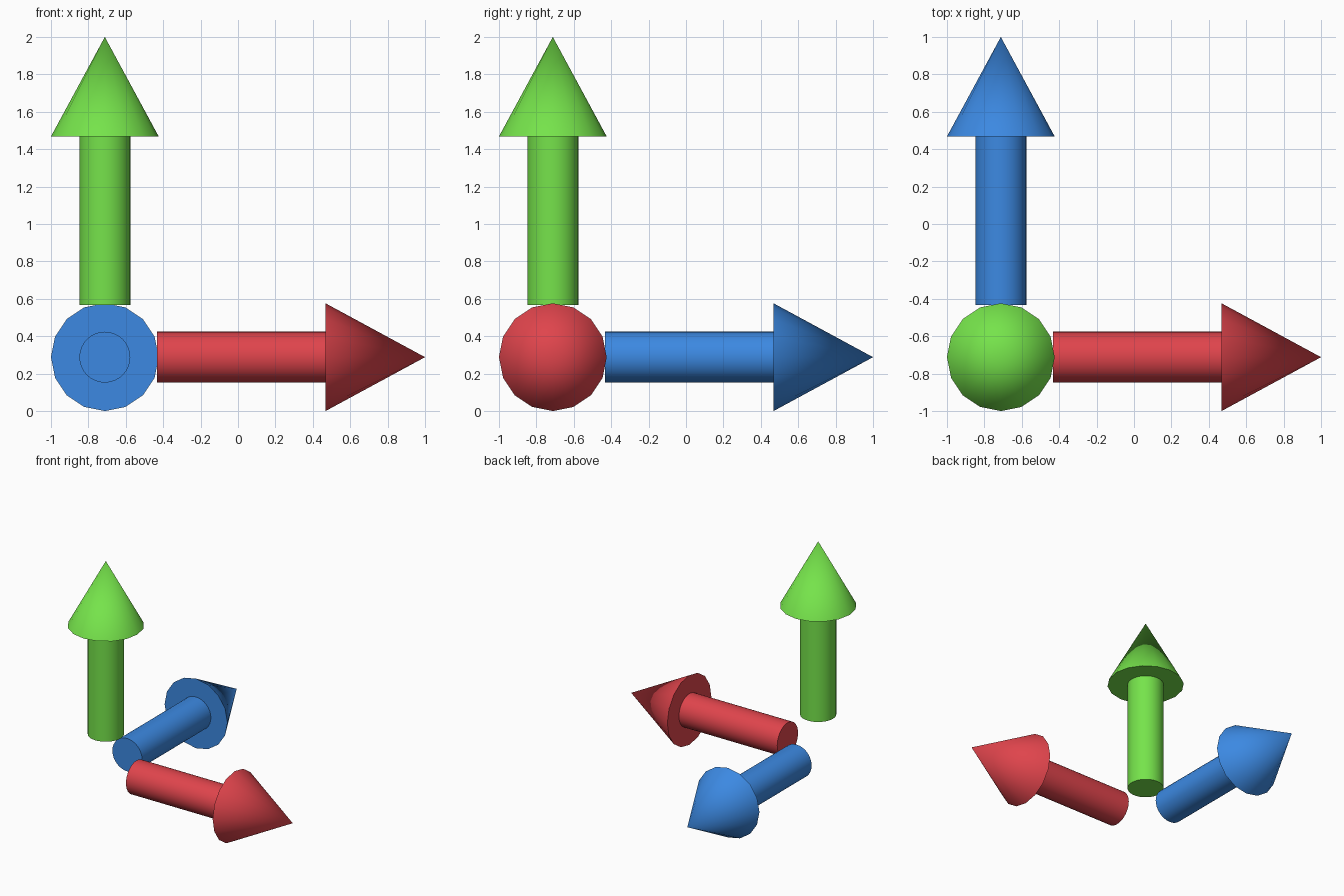
import bpy
import math
from mathutils import Vector

if "Cube" in bpy.data.objects:
    bpy.data.objects.remove(bpy.data.objects["Cube"])

ORIGIN = Vector((-0.712, -0.712, 0.288))   # point where the three axes meet
SHAFT_START, HEAD_START, TIP = 0.28, 1.18, 1.712
SHAFT_RADIUS, HEAD_RADIUS = 0.136, 0.288


def finish(name, material):
    obj = bpy.context.object
    obj.name = name
    obj.data.materials.append(material)
    bpy.ops.object.shade_smooth_by_angle(angle=math.radians(40))


def arrow(name, direction, rotation, color):
    direction = Vector(direction)
    material = bpy.data.materials.new(name + "_color")
    material.diffuse_color = color
    material.use_nodes = True
    material.node_tree.nodes["Principled BSDF"].inputs["Base Color"].default_value = material.diffuse_color

    # Round shaft
    bpy.ops.mesh.primitive_cylinder_add(
        vertices=32, radius=SHAFT_RADIUS, depth=HEAD_START - SHAFT_START,
        location=ORIGIN + direction * (SHAFT_START + HEAD_START) / 2,
        rotation=rotation)
    finish(name + "_shaft", material)

    # Cone head
    bpy.ops.mesh.primitive_cone_add(
        vertices=16, radius1=HEAD_RADIUS, radius2=0, depth=TIP - HEAD_START,
        location=ORIGIN + direction * (HEAD_START + TIP) / 2,
        rotation=rotation)
    finish(name + "_head", material)


# One arrow per axis
arrow("x_arrow", (1, 0, 0), (0, math.pi / 2, 0), (0.74, 0.058, 0.072, 1))
arrow("y_arrow", (0, 1, 0), (-math.pi / 2, 0, 0), (0.045, 0.25, 0.76, 1))
arrow("z_arrow", (0, 0, 1), (0, 0, 0), (0.18, 0.77, 0.07, 1))
